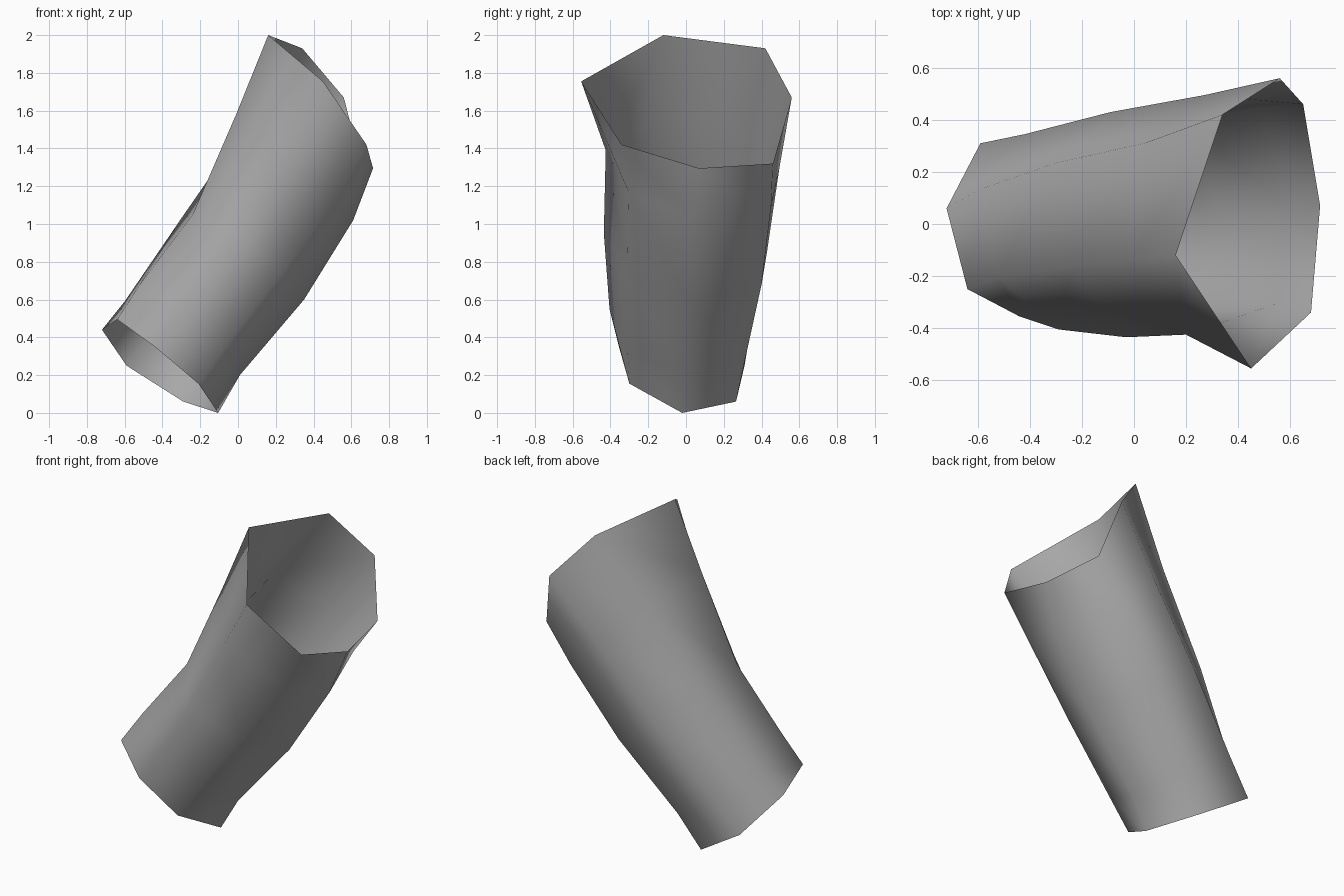
import bpy
import bmesh

# Seven lengthwise lines of the bent tube, each running from the lower
# opening to the wider upper opening through five rings.
LINES = [
    # upper left ridge
    [(-.64, -.25, .495), (-.52, -.205, .68), (-.24, -.165, 1.05), (-.01, -.14, 1.58), (.16, -.12, 2.0)],
    # left back
    [(-.72, .06, .44), (-.60, .13, .59), (-.30, .235, 1.03), (.04, .31, 1.52), (.34, .42, 1.93)],
    # back
    [(-.59, .31, .25), (-.42, .345, .46), (-.09, .43, .86), (.27, .495, 1.30), (.56, .56, 1.67)],
    # lower back
    [(-.29, .265, .06), (-.16, .31, .27), (.19, .40, .68), (.49, .45, 1.09), (.65, .46, 1.32)],
    # underside
    [(-.105, -.02, 0), (.01, -.01, .20), (.35, .01, .60), (.61, .04, 1.02), (.715, .07, 1.295)],
    # lower front
    [(-.21, -.30, .155), (-.08, -.31, .34), (.23, -.31, .74), (.55, -.305, 1.17), (.68, -.34, 1.42)],
    # front
    [(-.44, -.355, .35), (-.29, -.405, .55), (-.03, -.435, .95), (.20, -.425, 1.39), (.45, -.555, 1.755)],
]

grey = bpy.data.materials.new("mid grey")
grey.diffuse_color = (0.4, 0.4, 0.4, 1)

# Skin the lines into an open-ended single-walled tube
bm = bmesh.new()
cols = [[bm.verts.new(p) for p in line] for line in LINES]
for j, a in enumerate(cols):
    b = cols[(j + 1) % len(cols)]
    for i in range(len(a) - 1):
        bm.faces.new((a[i], a[i + 1], b[i + 1], b[i])).smooth = True

mesh = bpy.data.meshes.new("bent_sleeve")
bm.to_mesh(mesh)
bm.free()
mesh.materials.append(grey)
sleeve = bpy.data.objects.new("bent_sleeve", mesh)
bpy.context.collection.objects.link(sleeve)
